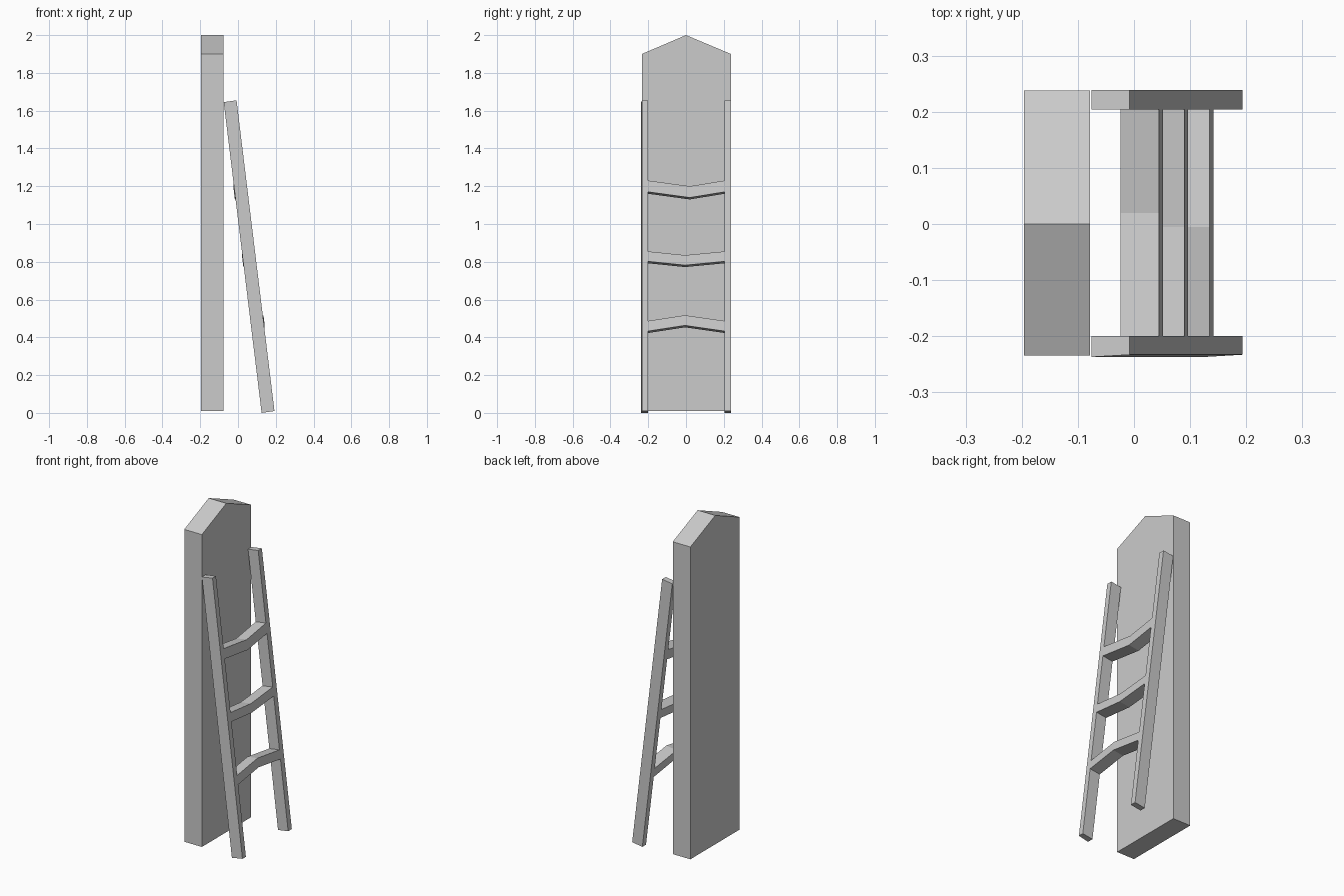
import bpy
import bmesh

cube = bpy.data.objects.get("Cube")
if cube:
    bpy.data.objects.remove(cube, do_unlink=True)

grey = bpy.data.materials.new("plain grey")
grey.use_nodes = True
grey.diffuse_color = (0.6, 0.6, 0.6, 1)
grey.node_tree.nodes["Principled BSDF"].inputs["Base Color"].default_value = (0.6, 0.6, 0.6, 1)


def loft(name, sections):
    """Solid skinned through matching cross-sections, with capped ends."""
    bm = bmesh.new()
    rings = [[bm.verts.new(p) for p in s] for s in sections]
    n = len(rings[0])
    for a, b in zip(rings, rings[1:]):
        for i in range(n):
            j = (i + 1) % n
            bm.faces.new((a[i], a[j], b[j], b[i]))
    bm.faces.new(rings[0])
    bm.faces.new(rings[-1])
    bmesh.ops.recalc_face_normals(bm, faces=bm.faces)
    mesh = bpy.data.meshes.new(name)
    bm.to_mesh(mesh)
    bm.free()
    mesh.materials.append(grey)
    obj = bpy.data.objects.new(name, mesh)
    bpy.context.collection.objects.link(obj)
    return obj


# Upright board with a pointed top
outline = [(-0.234, 0.01), (0.238, 0.01), (0.238, 1.9), (0, 2), (-0.234, 1.9)]
loft("pointed_board", [[(x, y, z) for y, z in outline] for x in (-0.196, -0.078)])

# Leaning ladder: x of the front face falls as z rises
SLOPE = 0.122
DEPTH, TILT = 0.068, 0.01


def front_x(z):
    return 0.193 - SLOPE * (z - TILT)


def rail(name, inner, outer_front, outer_back):
    sections = []
    for z in (TILT, 1.655):
        x = front_x(z)
        sections.append([(x, inner, z), (x, outer_front, z),
                         (x - DEPTH, outer_back, z - TILT), (x - DEPTH, inner, z - TILT)])
    loft(name, sections)


rail("left_rail", 0.204, 0.239, 0.239)
rail("right_rail", -0.2, -0.233, -0.237)


# Rungs bent up or down at the middle
def rung(name, top, bottom, bend, bend_y):
    sections = []
    for y, dz in ((-0.2, 0), (bend_y, bend), (0.204, 0)):
        xt, xb = front_x(top), front_x(bottom)
        sections.append([(xt, y, top + dz), (xb, y, bottom + dz),
                         (xb - DEPTH, y, bottom + dz - TILT),
                         (xt - DEPTH, y, top + dz - TILT)])
    loft(name, sections)


rung("upper_rung", 1.23, 1.17, -0.03, 0.02)
rung("middle_rung", 0.855, 0.802, -0.02, -0.005)
rung("lower_rung", 0.487, 0.433, 0.03, -0.005)
